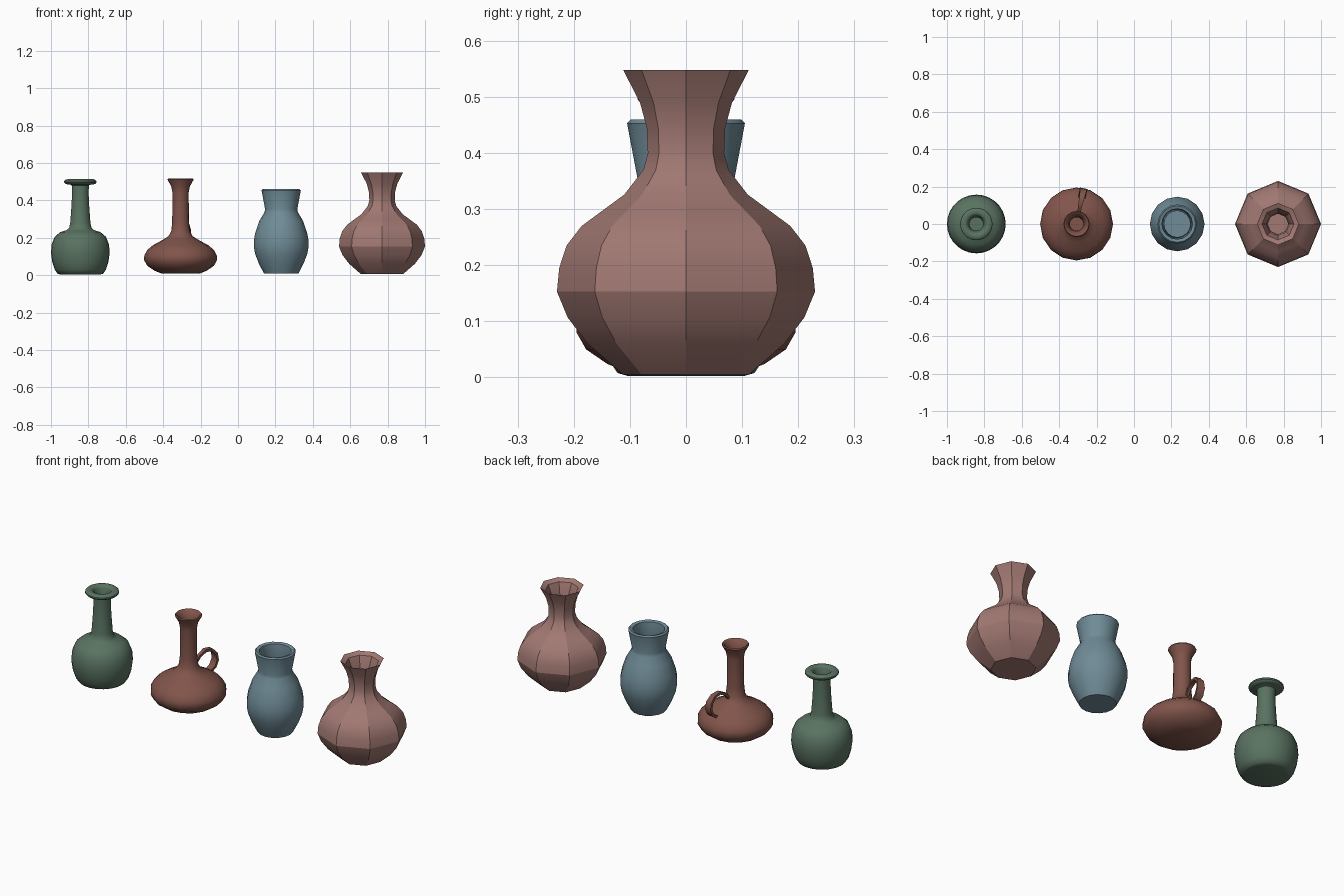
import bpy, bmesh, math
from mathutils import Vector


def material(name, rgb):
    m = bpy.data.materials.new(name)
    m.diffuse_color = (*rgb, 1)
    return m


def finish(name, bm, mat, angle):
    bmesh.ops.recalc_face_normals(bm, faces=bm.faces)
    me = bpy.data.meshes.new(name)
    bm.to_mesh(me)
    bm.free()
    ob = bpy.data.objects.new(name, me)
    bpy.context.collection.objects.link(ob)
    me.materials.append(mat)
    if angle:
        bpy.ops.object.select_all(action='DESELECT')
        ob.select_set(True)
        bpy.context.view_layer.objects.active = ob
        bpy.ops.object.shade_smooth_by_angle(angle=math.radians(angle))
    return ob


def lathe(name, cx, sides, profile, mat, angle):
    """Turn a profile running from outer base, over the lip, to inner floor."""
    bm = bmesh.new()
    rings = []
    for r, z in profile:
        rings.append([bm.verts.new((cx + r * math.cos(math.tau * i / sides),
                                    r * math.sin(math.tau * i / sides), z))
                      for i in range(sides)])
    for a, b in zip(rings, rings[1:]):
        for i in range(sides):
            j = (i + 1) % sides
            bm.faces.new((a[i], a[j], b[j], b[i]))
    bm.faces.new(rings[0])
    bm.faces.new(rings[-1])
    return finish(name, bm, mat, angle)


green = material("green_glaze", (0.10, 0.17, 0.12))
brown = material("brown_clay", (0.22, 0.09, 0.07))
blue = material("blue_glaze", (0.16, 0.26, 0.31))
pink = material("pink_clay", (0.36, 0.19, 0.17))

# Round bottle with a rolled lip
lip = [(0.066 + 0.021 * math.cos(t), 0.499 + 0.014 * math.sin(t))
       for t in [math.radians(-110 + 32 * k) for k in range(10)]]
lathe("round_bottle", -0.843, 28,
      [(0.105, 0.003), (0.122, 0.008), (0.137, 0.03), (0.15, 0.07), (0.157, 0.12),
       (0.153, 0.165), (0.137, 0.205), (0.108, 0.23), (0.075, 0.24), (0.06, 0.252),
       (0.054, 0.28), (0.048, 0.36), (0.044, 0.44), (0.046, 0.48)] + lip +
      [(0.036, 0.47), (0.036, 0.40), (0.045, 0.26), (0.09, 0.22), (0.14, 0.12), (0.10, 0.02)],
      green, 40)

# Flat-bellied jug
jx = -0.307
lathe("flat_jug", jx, 16,
      [(0.10, 0.008), (0.14, 0.024), (0.178, 0.05), (0.195, 0.08), (0.194, 0.105),
       (0.178, 0.135), (0.148, 0.16), (0.10, 0.186), (0.065, 0.208), (0.05, 0.235),
       (0.045, 0.28), (0.043, 0.44), (0.05, 0.475), (0.07, 0.511), (0.066, 0.517),
       (0.058, 0.513), (0.042, 0.48), (0.036, 0.44), (0.036, 0.24), (0.09, 0.18),
       (0.18, 0.10), (0.10, 0.02)], brown, 40)

# Ribbon handle sweeping from the neck base to the shoulder: (distance, height, width)
path = [(0.045, 0.222, 0.014), (0.075, 0.258, 0.018), (0.115, 0.277, 0.024),
        (0.155, 0.270, 0.03), (0.182, 0.242, 0.036), (0.188, 0.205, 0.04),
        (0.172, 0.172, 0.04), (0.135, 0.15, 0.036)]
out = Vector((0.2, 1, 0)).normalized()
side = Vector((out.y, -out.x, 0))
bm = bmesh.new()
rings = []
for k, (d, z, w) in enumerate(path):
    p, q = path[max(k - 1, 0)], path[min(k + 1, len(path) - 1)]
    tan = (out * (q[0] - p[0]) + Vector((0, 0, q[1] - p[1]))).normalized()
    nor = tan.cross(side)
    c = Vector((jx, 0, z)) + out * d
    rings.append([bm.verts.new(c + side * (w / 2 * u) + nor * (0.007 * v))
                  for u, v in ((-1, -1), (1, -1), (1, 1), (-1, 1))])
for a, b in zip(rings, rings[1:]):
    for i in range(4):
        j = (i + 1) % 4
        bm.faces.new((a[i], a[j], b[j], b[i]))
bm.faces.new(rings[0])
bm.faces.new(rings[-1])
finish("jug_handle", bm, brown, 45)

# Wide-mouthed jar
lathe("wide_jar", 0.231, 16,
      [(0.092, 0.008), (0.12, 0.063), (0.14, 0.115), (0.146, 0.15), (0.146, 0.185),
       (0.139, 0.225), (0.117, 0.29), (0.09, 0.335), (0.086, 0.352), (0.105, 0.453),
       (0.098, 0.46), (0.082, 0.455), (0.07, 0.352), (0.125, 0.22), (0.125, 0.13),
       (0.08, 0.03)], blue, 35)

# Eight-sided vase
lathe("octagonal_vase", 0.77, 8,
      [(0.112, 0.005), (0.175, 0.06), (0.211, 0.107), (0.23, 0.153), (0.226, 0.195),
       (0.213, 0.235), (0.186, 0.27), (0.148, 0.298), (0.11, 0.326), (0.076, 0.37),
       (0.068, 0.40), (0.07, 0.445), (0.082, 0.49), (0.112, 0.548), (0.085, 0.535),
       (0.062, 0.48), (0.055, 0.40), (0.09, 0.32), (0.18, 0.25), (0.21, 0.155),
       (0.11, 0.02)], pink, 22)
